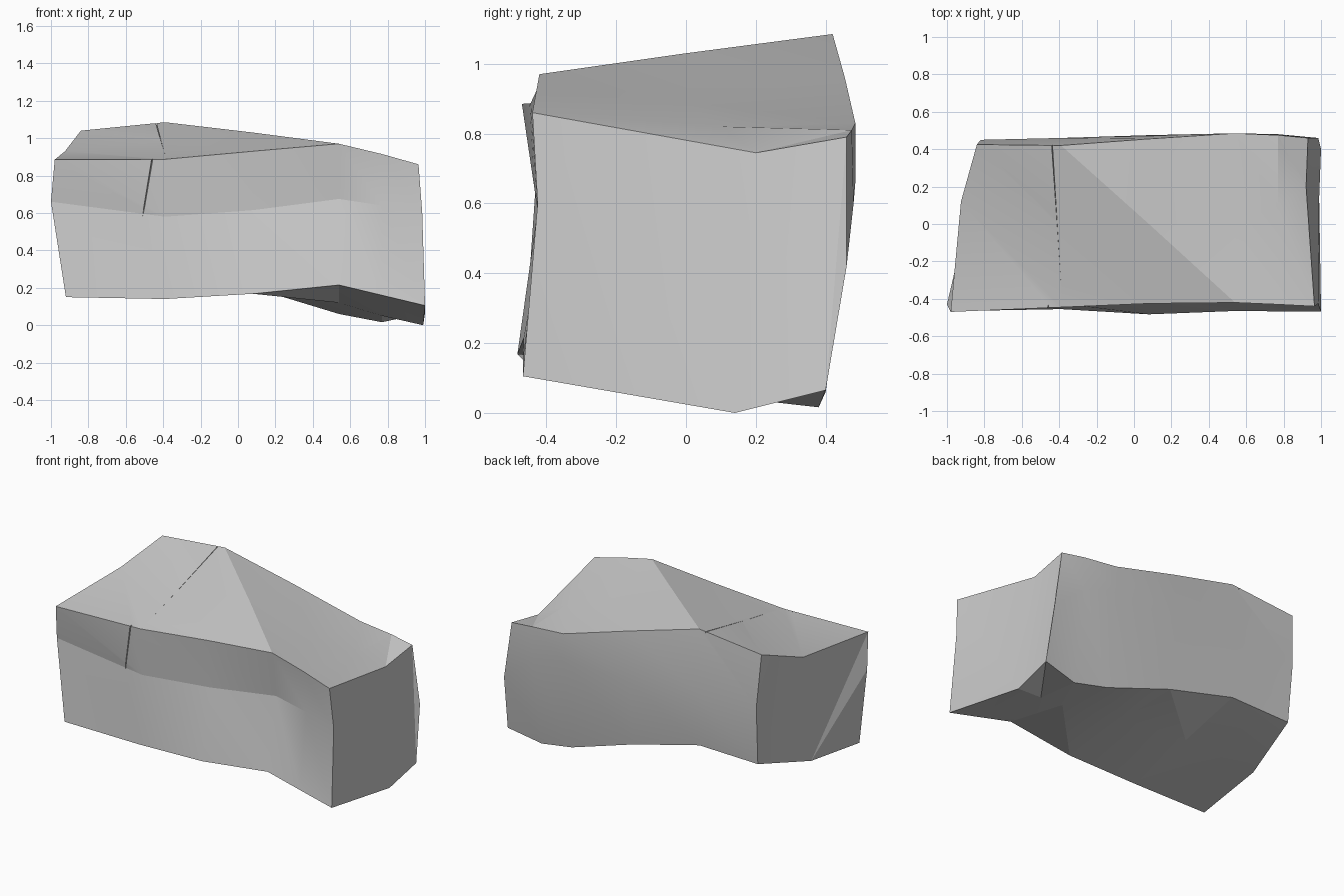
import bpy, bmesh, math
from mathutils import Vector

default_cube = bpy.data.objects.get("Cube")
if default_cube:
    bpy.data.objects.remove(default_cube, do_unlink=True)


def flat_material(name, colour):
    material = bpy.data.materials.new(name)
    material.use_nodes = True
    material.diffuse_color = colour
    material.node_tree.nodes["Principled BSDF"].inputs["Base Color"].default_value = colour
    return material


def object_from_bmesh(name, bm, material=None):
    bmesh.ops.recalc_face_normals(bm, faces=bm.faces)
    mesh = bpy.data.meshes.new(name)
    bm.to_mesh(mesh)
    bm.free()
    if material:
        mesh.materials.append(material)
    result = bpy.data.objects.new(name, mesh)
    bpy.context.collection.objects.link(result)
    return result


stone_grey = flat_material("stone grey", (0.6, 0.6, 0.6, 1))

# Lengthwise rails of the block: left end x, right end x, then (y, z) at each station
inner_stations = [-0.39, 0.08, 0.54, 0.77]
rails = {
    "top_front": (-0.98, 0.965,
                  [(-0.47, 0.885), (-0.445, 0.887), (-0.425, 0.93), (-0.42, 0.97), (-0.43, 0.915), (-0.44, 0.86)]),
    "top_middle": (-0.925, 0.92,
                   [(0.12, 0.93), (0, 0.985), (0, 1.03), (0, 0.89), (0.1, 0.82), (0.2, 0.745)]),
    "top_back": (-0.84, 0.93,
                 [(0.425, 1.04), (0.42, 1.085), (0.455, 0.96), (0.485, 0.83), (0.475, 0.81), (0.46, 0.79)]),
    "back_middle": (-0.82, 0.985,
                    [(0.45, 0.7), (0.46, 0.7), (0.475, 0.64), (0.485, 0.66), (0.48, 0.6), (0.46, 0.42)]),
    "back_bottom": (-0.81, 1.0,
                    [(0.42, 0.32), (0.42, 0.33), (0.42, 0.21), (0.4, 0.06), (0.38, 0.016), (0.4, 0.065)]),
    "bottom_middle": (-0.9, 0.99,
                      [(0, 0.205), (0, 0.23), (0, 0.2), (0, 0.12), (0.08, 0.05), (0.14, 0)]),
    "front_bottom": (-0.92, 1.0,
                     [(-0.465, 0.15), (-0.455, 0.14), (-0.483, 0.168), (-0.465, 0.215), (-0.467, 0.16), (-0.467, 0.105)]),
    "front_middle": (-1.0, 0.985,
                     [(-0.43, 0.66), (-0.425, 0.58), (-0.4, 0.615), (-0.38, 0.675), (-0.4, 0.64), (-0.425, 0.6)]),
}

# Skin the rails with triangles so the diagonal ridge on top stays crisp
bm = bmesh.new()
grid = []
for left_x, right_x, section in rails.values():
    stations = [left_x] + inner_stations + [right_x]
    grid.append([bm.verts.new((x, y, z)) for x, (y, z) in zip(stations, section)])
for rail, following in zip(grid, grid[1:] + grid[:1]):
    for i in range(len(rail) - 1):
        bm.faces.new((rail[i], rail[i + 1], following[i]))
        bm.faces.new((following[i], rail[i + 1], following[i + 1]))

# Close both ends
for index in (0, -1):
    bm.faces.new([rail[index] for rail in grid])
bmesh.ops.triangulate(bm, faces=[face for face in bm.faces if len(face.verts) > 4])
block = object_from_bmesh("stone_block", bm, stone_grey)


def cut_crack(name, start, end, outward, width):
    """Cut a thin wedge that tapers from start to a point at end."""
    start, end, outward = Vector(start), Vector(end), Vector(outward)
    across = (end - start).cross(outward).normalized() * width / 2
    wedge = bmesh.new()
    for centre, taper in ((start, 1), (end, 0.05)):
        for side in (-1, 1):
            wedge.verts.new(centre + across * side * taper + outward)
        wedge.verts.new(centre - outward * 0.3 * taper)
    bmesh.ops.convex_hull(wedge, input=wedge.verts)
    cutter = object_from_bmesh(name, wedge)
    cutter.hide_render = True
    cutter.hide_viewport = True
    modifier = block.modifiers.new(name, "BOOLEAN")
    modifier.operation = "DIFFERENCE"
    modifier.solver = "EXACT"
    modifier.object = cutter


# Narrow cracks down the front and across the top
cut_crack("front_crack_cutter", (-0.455, -0.45, 0.91), (-0.51, -0.42, 0.58), (0, -0.06, 0), 0.03)
cut_crack("top_crack_cutter", (-0.44, 0.45, 1.08), (-0.385, -0.4, 0.9), (0, 0, 0.06), 0.014)

# Soft shading across the gentle bends
bpy.ops.object.select_all(action="DESELECT")
block.select_set(True)
bpy.context.view_layer.objects.active = block
for modifier in list(block.modifiers):
    bpy.ops.object.modifier_apply(modifier=modifier.name)
bpy.ops.object.shade_smooth_by_angle(angle=math.radians(14))
